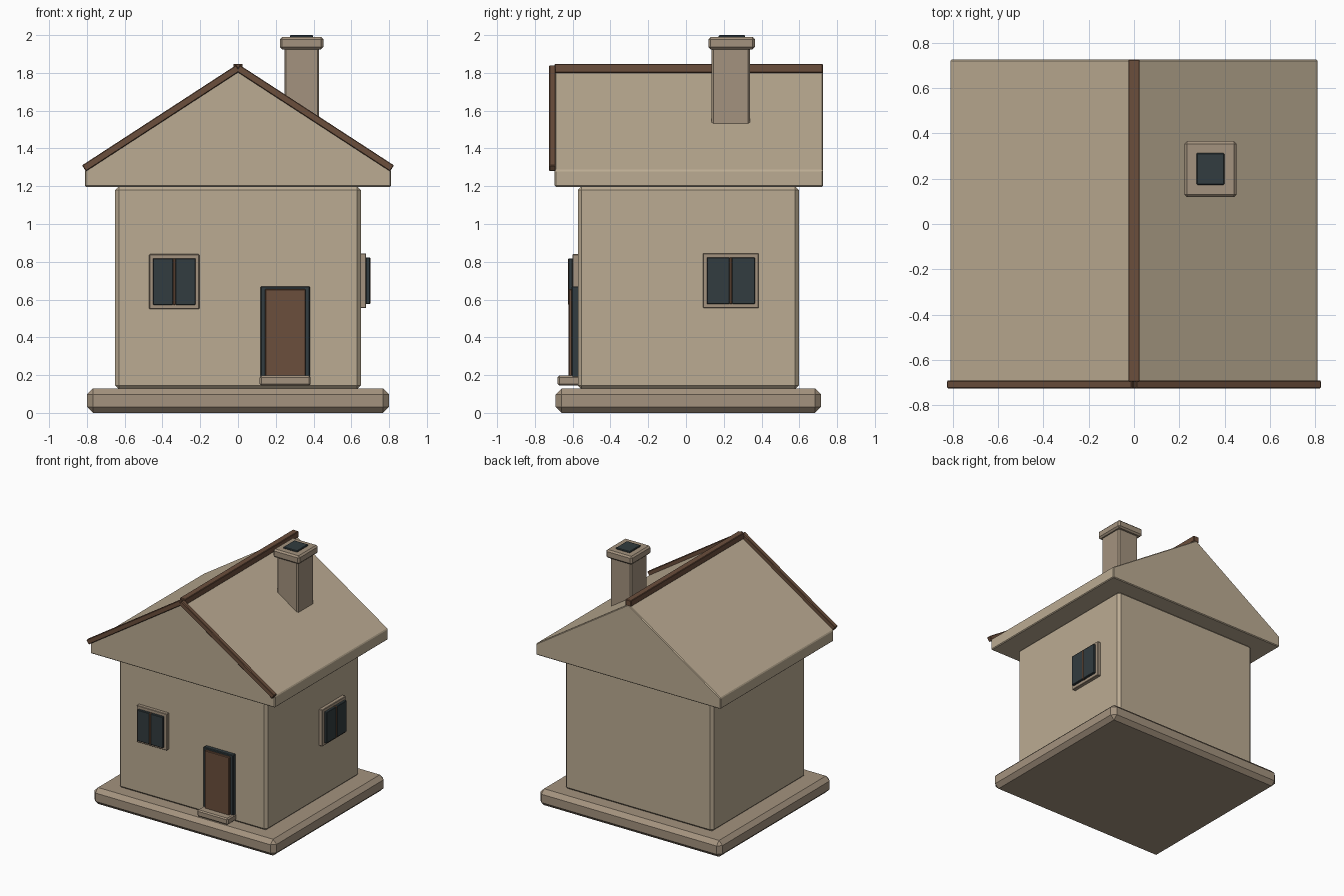
import bpy, bmesh
from math import atan2, hypot
from mathutils import Vector

if "Cube" in bpy.data.objects:
    bpy.data.objects.remove(bpy.data.objects["Cube"])


def material(name, rgb):
    m = bpy.data.materials.new(name)
    m.diffuse_color = (*rgb, 1)
    m.use_nodes = True
    m.node_tree.nodes["Principled BSDF"].inputs["Base Color"].default_value = m.diffuse_color
    return m


plaster = material("plaster", (0.50, 0.41, 0.29))
stone = material("stone", (0.37, 0.29, 0.21))
wood = material("wood", (0.147, 0.077, 0.045))
dark = material("dark_glass", (0.032, 0.045, 0.050))


def finish(name, bm, mat, bevel):
    if bevel:
        bmesh.ops.bevel(bm, geom=bm.edges[:], offset=bevel, segments=1,
                        affect='EDGES', clamp_overlap=True)
    bmesh.ops.recalc_face_normals(bm, faces=bm.faces[:])
    me = bpy.data.meshes.new(name)
    bm.to_mesh(me)
    bm.free()
    me.materials.append(mat)
    ob = bpy.data.objects.new(name, me)
    bpy.context.collection.objects.link(ob)
    return ob


def box(name, x, y, z, mat, bevel=0.004):
    """Chamfered box from (min, max) ranges."""
    bm = bmesh.new()
    bmesh.ops.create_cube(bm, size=1)
    for v in bm.verts:
        v.co = Vector([(r[0] + r[1]) / 2 + c * (r[1] - r[0])
                       for r, c in zip((x, y, z), v.co)])
    return finish(name, bm, mat, bevel)


def window(name, along, z, to_box):
    """Frame, two panes and a mullion; to_box maps (along, depth) to x and y."""
    a, b = along
    mid = (a + b) / 2

    def part(suffix, span, depth, height, mat):
        box(name + suffix, *to_box(span, depth), height, mat, 0.003)
    pane_z = (z[0] + 0.022, z[1] - 0.022)
    part("_frame", along, (-0.01, 0.028), z, stone)
    part("_glass_1", (a + 0.02, mid - 0.006), (0.028, 0.050), pane_z, dark)
    part("_glass_2", (mid + 0.006, b - 0.02), (0.028, 0.050), pane_z, dark)
    part("_mullion", (mid - 0.007, mid + 0.007), (0.02, 0.051), pane_z, wood)


# Base and walls
box("base_slab", (-0.80, 0.80), (-0.69, 0.715), (0, 0.13), stone, 0.032)
box("walls", (-0.65, 0.65), (-0.573, 0.597), (0.125, 1.2), plaster, 0.02)

# Gabled roof block
profile = [(-0.81, 1.197), (0.81, 1.197), (0.81, 1.285), (0, 1.812), (-0.81, 1.285)]
bm = bmesh.new()
face = bm.faces.new([bm.verts.new((x, -0.695, z)) for x, z in profile])
new = bmesh.ops.extrude_face_region(bm, geom=[face])["geom"]
bmesh.ops.translate(bm, vec=(0, 1.42, 0),
                    verts=[v for v in new if isinstance(v, bmesh.types.BMVert)])
finish("roof", bm, plaster, 0.006)

# Ridge beam and front rake boards
box("ridge_beam", (-0.025, 0.025), (-0.695, 0.725), (1.80, 1.848), wood)
run, rise = 0.807, 0.525
length = hypot(run, rise)
for side, label in ((-1, "left"), (1, "right")):
    rake = box("rake_board_" + label, (-length / 2, length / 2 + 0.01),
               (-0.725, -0.69), (-0.019, 0.019), wood)
    if side < 0:
        for v in rake.data.vertices:
            v.co.x *= -1
        rake.data.flip_normals()
    rake.location = (side * run / 2, 0, 1.825 - rise / 2)
    rake.rotation_euler.y = side * atan2(rise, run)

# Chimney
box("chimney", (0.245, 0.43), (0.135, 0.338), (1.45, 1.94), stone, 0.01)
box("chimney_cap", (0.222, 0.452), (0.118, 0.365), (1.925, 1.99), stone, 0.012)
box("flue", (0.275, 0.398), (0.173, 0.313), (1.96, 2.0), dark)

# Door with frame and step
box("door_frame", (0.12, 0.38), (-0.605, -0.56), (0.15, 0.67), dark)
box("door", (0.143, 0.358), (-0.622, -0.59), (0.15, 0.655), wood)
box("door_step", (0.115, 0.385), (-0.68, -0.56), (0.145, 0.197), stone, 0.009)

# Windows on the front and the right
window("front_window", (-0.47, -0.205), (0.55, 0.84),
       lambda s, d: (s, (-0.573 - d[1], -0.573 - d[0])))
window("side_window", (0.09, 0.385), (0.555, 0.845),
       lambda s, d: ((0.65 + d[0], 0.65 + d[1]), s))
